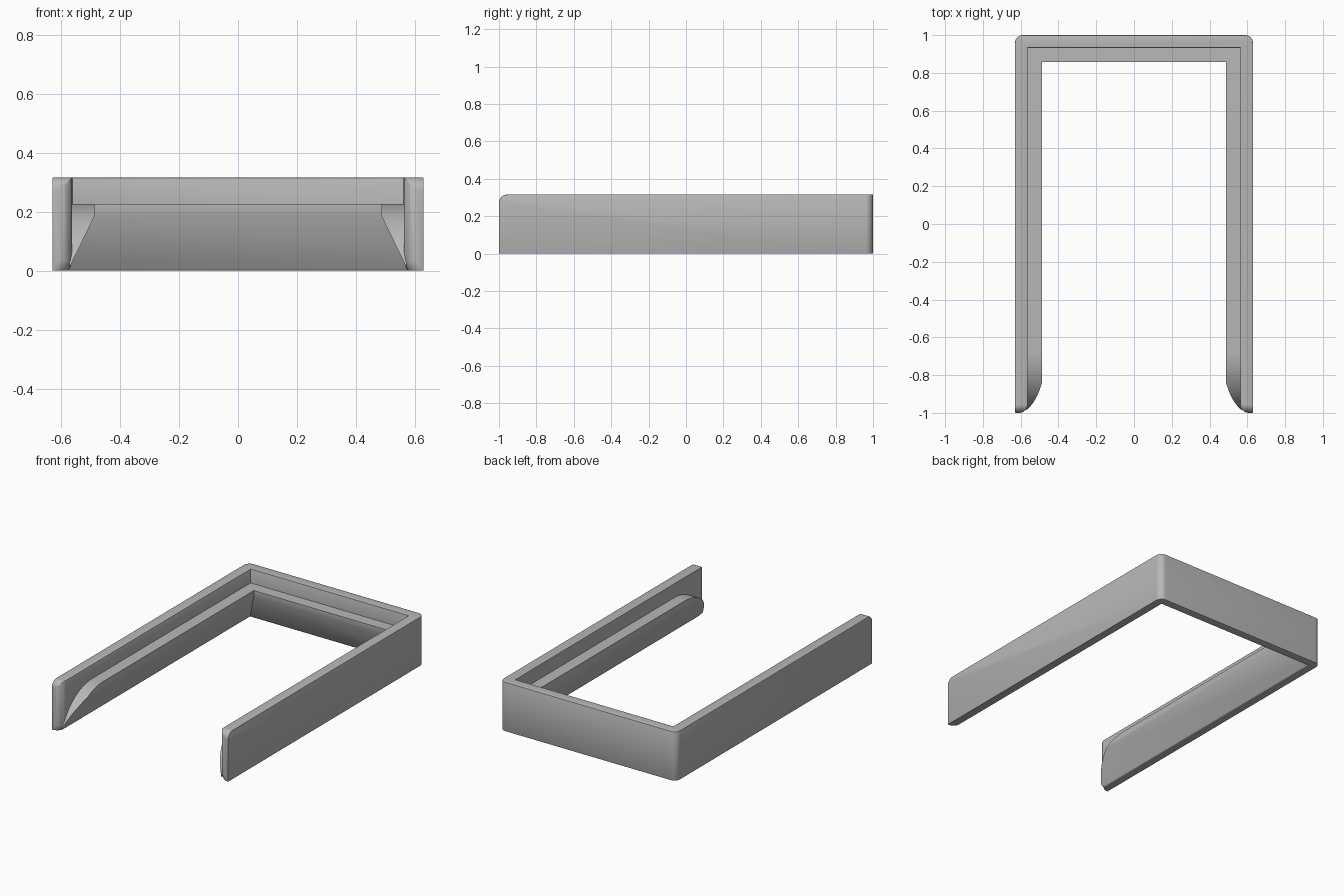
import bpy, bmesh, math

HALF_W, HEIGHT, WALL = 0.63, 0.316, 0.067

if "Cube" in bpy.data.objects:
    bpy.data.objects.remove(bpy.data.objects["Cube"])

grey = bpy.data.materials.new("plain grey")
grey.use_nodes = True
colour = (0.48, 0.48, 0.48, 1)
grey.diffuse_color = colour
grey.node_tree.nodes["Principled BSDF"].inputs["Base Color"].default_value = colour


def add_object(name, bm):
    bmesh.ops.recalc_face_normals(bm, faces=bm.faces)
    mesh = bpy.data.meshes.new(name)
    bm.to_mesh(mesh)
    bm.free()
    obj = bpy.data.objects.new(name, mesh)
    bpy.context.collection.objects.link(obj)
    mesh.materials.append(grey)
    return obj


def loft(rings):
    """Skin a row of matching closed rings and cap both ends."""
    bm = bmesh.new()
    rows = [[bm.verts.new(p) for p in ring] for ring in rings]
    n = len(rows[0])
    for a, b in zip(rows, rows[1:]):
        for i in range(n):
            j = (i + 1) % n
            bm.faces.new((a[i], a[j], b[j], b[i]))
    bm.faces.new(rows[0])
    bm.faces.new(rows[-1])
    bmesh.ops.recalc_face_normals(bm, faces=bm.faces)
    return bm


def u_sweep(profile):
    """Sweep (inset, z) points round the three sides with mitred corners."""
    stations = [(-1, False), (-1, True), (1, True), (1, False)]
    return loft([[(s * (HALF_W - o), 1 - o if back else -1, z)
                  for o, z in profile] for s, back in stations])


def round_edges(bm, test, width):
    edges = [e for e in bm.edges if test(*(v.co for v in e.verts))]
    bmesh.ops.bevel(bm, geom=edges, offset=width, segments=8,
                    profile=0.5, affect='EDGES', clamp_overlap=True)


def apply_modifier(obj, kind, **settings):
    mod = obj.modifiers.new(kind.title(), kind)
    for key, value in settings.items():
        setattr(mod, key, value)
    bpy.context.view_layer.objects.active = obj
    bpy.ops.object.modifier_apply(modifier=mod.name)


# Outer wall, open at the front
wall = u_sweep([(0, 0), (0, HEIGHT), (WALL, HEIGHT), (WALL, 0.03), (0.053, 0)])


def tip_edge(a, b):
    at_front = max(a.y, b.y) < -0.99
    inner = max(abs(a.x), abs(b.x)) < HALF_W - 0.04
    top = min(a.z, b.z) > HEIGHT - 0.01
    return at_front and (inner or top)


def back_corner(a, b):
    return min(a.y, b.y) > 0.99 and abs(a.x - b.x) < 0.01


round_edges(wall, tip_edge, 0.045)
round_edges(wall, back_corner, 0.042)
frame = add_object("u_frame", wall)
apply_modifier(frame, 'BEVEL', width=0.006, segments=2,
               limit_method='ANGLE', angle_limit=math.radians(50))

# Inner ledge with a sloping underside
ledge = add_object("inner_ledge", u_sweep(
    [(0.058, 0.226), (0.143, 0.226), (0.143, 0.185), (0.058, 0.0103)]))

# Cutter that rounds the ledge down to the front tips
radius, centre_y, centre_z = 0.326, -0.68, -0.1
arc = [(centre_y - radius * math.sin(t), centre_z + radius * math.cos(t))
       for t in (math.pi / 2 * i / 24 for i in range(25))]
outline = arc + [(-1.2, centre_z), (-1.2, 0.4), (centre_y, 0.4)]
cutter = add_object("ledge_cutter", loft([[(x, y, z) for y, z in outline]
                                         for x in (-0.8, 0.8)]))
cutter.hide_render = True
apply_modifier(ledge, 'BOOLEAN', operation='DIFFERENCE', object=cutter, solver='EXACT')
bpy.data.objects.remove(cutter)

# Join the ledge to the wall
apply_modifier(frame, 'BOOLEAN', operation='UNION', object=ledge, solver='EXACT')
bpy.data.objects.remove(ledge)

bpy.ops.object.select_all(action='DESELECT')
frame.select_set(True)
bpy.context.view_layer.objects.active = frame
bpy.ops.object.shade_smooth_by_angle(angle=math.radians(30))
